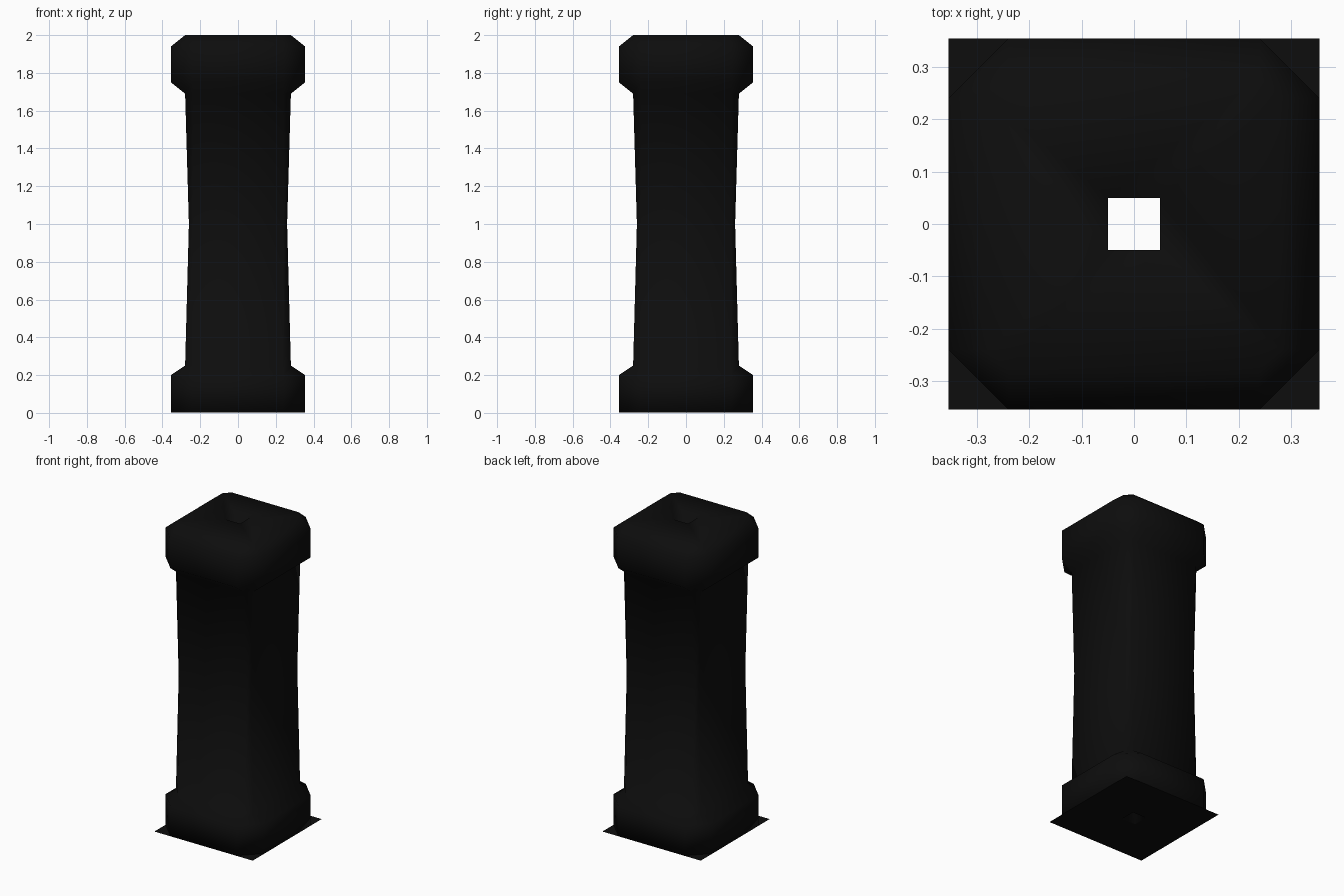
import bpy, bmesh

if "Cube" in bpy.data.objects:
    bpy.data.objects.remove(bpy.data.objects["Cube"])


def ring(bm, half, flat, z):
    # square with cut corners: faces at +-half, each spanning +-flat
    pts = [(half, -flat), (half, flat), (flat, half), (-flat, half),
           (-half, flat), (-half, -flat), (-flat, -half), (flat, -half)]
    return [bm.verts.new((x, y, z)) for x, y in pts]


def loft(name, profile, closed, mat):
    bm = bmesh.new()
    rings = [ring(bm, *p) for p in profile]
    pairs = list(zip(rings, rings[1:]))
    if closed:
        pairs.append((rings[-1], rings[0]))
    for a, b in pairs:
        for i in range(8):
            j = (i + 1) % 8
            bm.faces.new((a[i], a[j], b[j], b[i]))
    # merges doubled corners wherever half == flat (plain squares)
    bmesh.ops.remove_doubles(bm, verts=bm.verts, dist=1e-4)
    bmesh.ops.recalc_face_normals(bm, faces=bm.faces)
    for f in bm.faces:
        f.smooth = True
    me = bpy.data.meshes.new(name)
    bm.to_mesh(me)
    bm.free()
    me.materials.append(mat)
    ob = bpy.data.objects.new(name, me)
    bpy.context.collection.objects.link(ob)
    return ob


black = bpy.data.materials.new("black")
black.diffuse_color = (0.004, 0.004, 0.004, 1)
black.use_nodes = True
black.node_tree.nodes["Principled BSDF"].inputs["Base Color"].default_value = black.diffuse_color

# pillar: square base, waisted shaft, cap, and narrow hole down the middle
F = 0.24
loft("pillar", [
    (0.355, F, 0.002), (0.355, F, 0.20), (0.28, F, 0.25),
    (0.26, F, 1.0),
    (0.28, F, 1.69), (0.355, F, 1.75), (0.355, F, 1.94), (0.28, F, 2.0),
    (0.05, 0.05, 2.0), (0.05, 0.05, 0.002),
], True, black)

# flat square sheet under the pillar, with the hole continuing through it
plate = loft("base_plate", [
    (0.355, 0.355, 0.0), (0.05, 0.05, 0.0),
], False, black)
plate.data.flip_normals() if plate.data.polygons[0].normal.z > 0 else None
